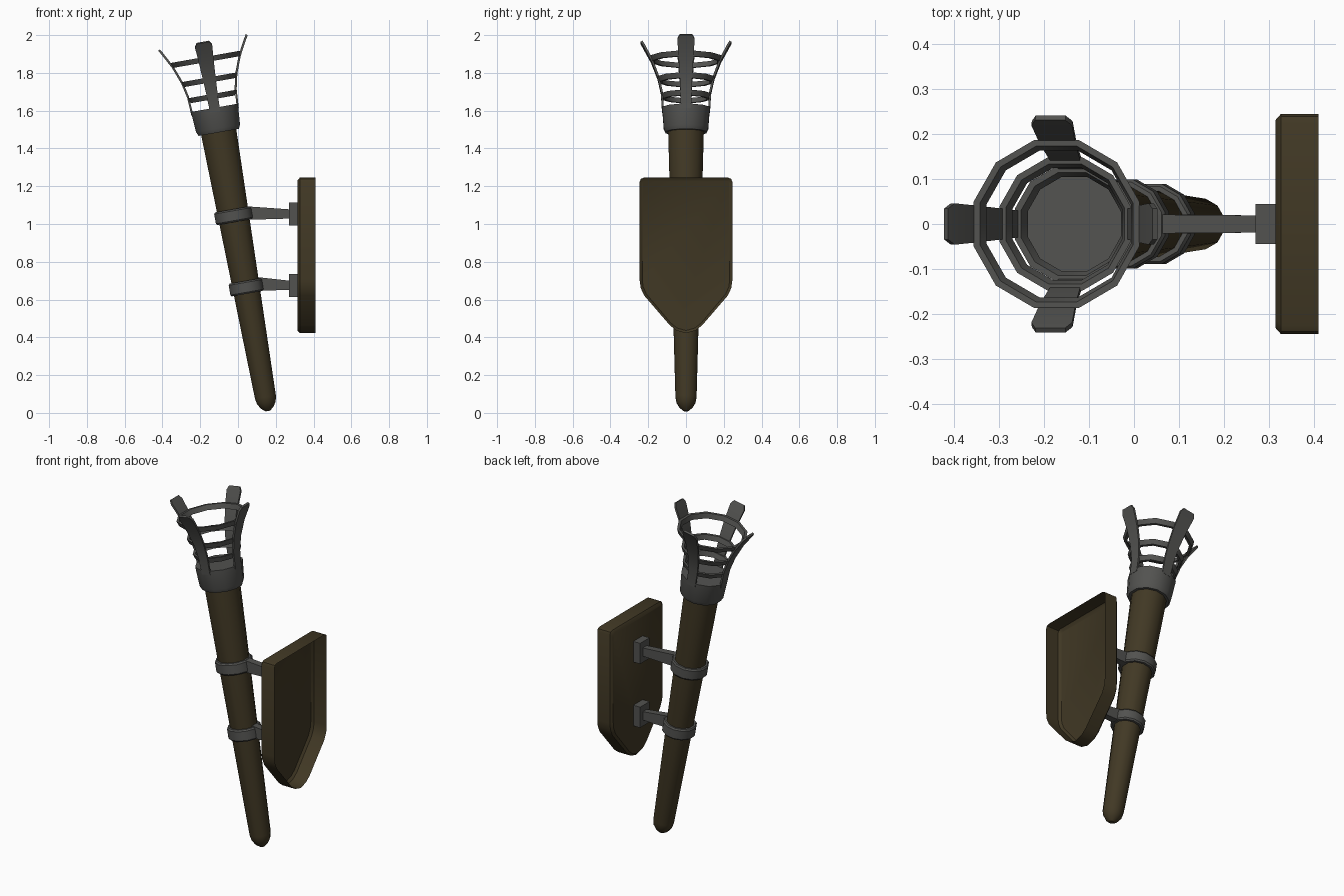
import bpy, bmesh, math
from mathutils import Vector

if "Cube" in bpy.data.objects:
    bpy.data.objects.remove(bpy.data.objects["Cube"])


def material(name, rgb):
    m = bpy.data.materials.new(name)
    m.diffuse_color = (*rgb, 1)
    m.use_nodes = True
    m.node_tree.nodes["Principled BSDF"].inputs["Base Color"].default_value = m.diffuse_color
    return m


WOOD = material("dark brown wood", (0.053, 0.040, 0.018))
IRON = material("grey iron", (0.085, 0.085, 0.080))

# Tilted torch axis: origin at the foot, leaning 10 degrees towards -x
TILT = math.radians(10)
ORIGIN = Vector((0.16, 0, 0))
AXIS = Vector((-math.sin(TILT), 0, math.cos(TILT)))
SIDE = Vector((math.cos(TILT), 0, math.sin(TILT)))
DEPTH = Vector((0, 1, 0))
N = 12


def torch_point(a, r, s, w=0.0):
    """Point at angle a, radius r, distance s up the axis, w sideways."""
    out = SIDE * math.cos(a) + DEPTH * math.sin(a)
    across = DEPTH * math.cos(a) - SIDE * math.sin(a)
    return ORIGIN + out * r + across * w + AXIS * s


def finish(name, bm, mat, angle=35, solid=True):
    bmesh.ops.remove_doubles(bm, verts=bm.verts, dist=1e-5)
    if solid:
        bmesh.ops.recalc_face_normals(bm, faces=bm.faces)
    me = bpy.data.meshes.new(name)
    bm.to_mesh(me)
    bm.free()
    me.materials.append(mat)
    ob = bpy.data.objects.new(name, me)
    bpy.context.collection.objects.link(ob)
    bpy.ops.object.select_all(action='DESELECT')
    ob.select_set(True)
    bpy.context.view_layer.objects.active = ob
    bpy.ops.object.shade_smooth_by_angle(angle=math.radians(angle))
    return ob


def lathe(name, profile, mat, closed=False):
    """Twelve-sided turned part from (radius, height) points."""
    bm = bmesh.new()
    k = 1 / math.cos(math.pi / N)
    rings = [[bm.verts.new(torch_point(2 * math.pi * (i + 0.5) / N, r * k, s))
              for i in range(N)] for r, s in profile]
    pairs = list(zip(rings, rings[1:]))
    if closed:
        pairs.append((rings[-1], rings[0]))
    for lo, hi in pairs:
        for i in range(N):
            j = (i + 1) % N
            bm.faces.new((lo[i], lo[j], hi[j], hi[i]))
    if not closed:
        bm.faces.new(rings[0][::-1])
        bm.faces.new(rings[-1])
    return finish(name, bm, mat)


def loft(name, sections, mat):
    """Solid strip through four-cornered sections."""
    bm = bmesh.new()
    loops = [[bm.verts.new(p) for p in sec] for sec in sections]
    for lo, hi in zip(loops, loops[1:]):
        for i in range(4):
            j = (i + 1) % 4
            bm.faces.new((lo[i], lo[j], hi[j], hi[i]))
    bm.faces.new(loops[0][::-1])
    bm.faces.new(loops[-1])
    return finish(name, bm, mat)


def block_section(x, z, hy, hz):
    return [Vector((x, y * hy, z + d * hz))
            for y, d in ((-1, -1), (1, -1), (1, 1), (-1, 1))]


# Wooden shaft with a blunt pointed foot
lathe("shaft", [(0.012, 0.010), (0.034, 0.028), (0.050, 0.055), (0.056, 0.085),
                (0.095, 1.54)], WOOD)

# Iron collar under the cage
lathe("collar", [(0.108, 1.508), (0.118, 1.530), (0.126, 1.64)], IRON)

# Cage hoops
for i, (s, r) in enumerate(((1.70, 0.124), (1.79, 0.143), (1.90, 0.182))):
    h, slope = 0.014, 0.005
    lathe(f"cage_hoop_{i + 1}",
          [(r - 0.014 - slope, s - h), (r - slope, s - h),
           (r + slope, s + h), (r - 0.014 + slope, s + h)], IRON, closed=True)

# Four flared cage straps: (height, radius, half width)
STRAP = ((1.62, 0.122, 0.027), (1.72, 0.128, 0.030), (1.80, 0.146, 0.034),
         (1.89, 0.180, 0.040), (1.972, 0.224, 0.046), (1.992, 0.236, 0.034))
for q in range(4):
    a = q * math.pi / 2
    loft(f"cage_strap_{q + 1}",
         [[torch_point(a, r + t * 0.005, s - t * 0.003, side * w)
           for side, t in ((-1, -1), (1, -1), (1, 1), (-1, 1))]
          for s, r, w in STRAP], IRON)

# Two wall brackets: clamp band, tapered arm and square mount
for name, s, r, x0, z0, z1 in (("upper", 1.06, 0.099, 0.04, 1.058, 1.053),
                               ("lower", 0.675, 0.089, 0.10, 0.683, 0.675)):
    h = 0.034
    lathe(f"{name}_clamp", [(r - 0.028, s - h), (r - 0.006, s - h), (r, s - h + 0.008),
                            (r, s + h - 0.008), (r - 0.006, s + h), (r - 0.028, s + h)],
          IRON, closed=True)
    loft(f"{name}_arm", [block_section(x0, z0, 0.021, 0.036),
                         block_section(0.28, z1, 0.019, 0.024)], IRON)
    loft(f"{name}_mount", [block_section(0.27, z1, 0.044, 0.061),
                           block_section(0.3145, z1, 0.044, 0.061)], IRON)

# Shield-shaped wall plaque: an open-backed shell with a bevelled front
half = [(0.225, 1.245), (0.239, 1.239), (0.245, 1.225), (0.245, 0.70), (0.240, 0.662),
        (0.222, 0.622), (0.085, 0.463), (0.050, 0.436), (0.0, 0.422)]
outline = half + [(-y, z) for y, z in half[-2::-1]]
bm = bmesh.new()
loops = []
for x, k in ((0.41, 1.0), (0.327, 1.0), (0.315, 0.945)):
    kz = 1 - (1 - k) * 0.6
    loops.append([bm.verts.new((x, y * k, 0.835 + (z - 0.835) * kz)) for y, z in outline])
n = len(outline)
for back, front in zip(loops, loops[1:]):
    for i in range(n):
        j = (i + 1) % n
        bm.faces.new((back[i], front[i], front[j], back[j]))
face = bm.faces.new(loops[-1])
bmesh.ops.recalc_face_normals(bm, faces=bm.faces)
face.normal_update()
if face.normal.x > 0:
    bmesh.ops.reverse_faces(bm, faces=bm.faces)
finish("wall_plaque", bm, WOOD, solid=False)
